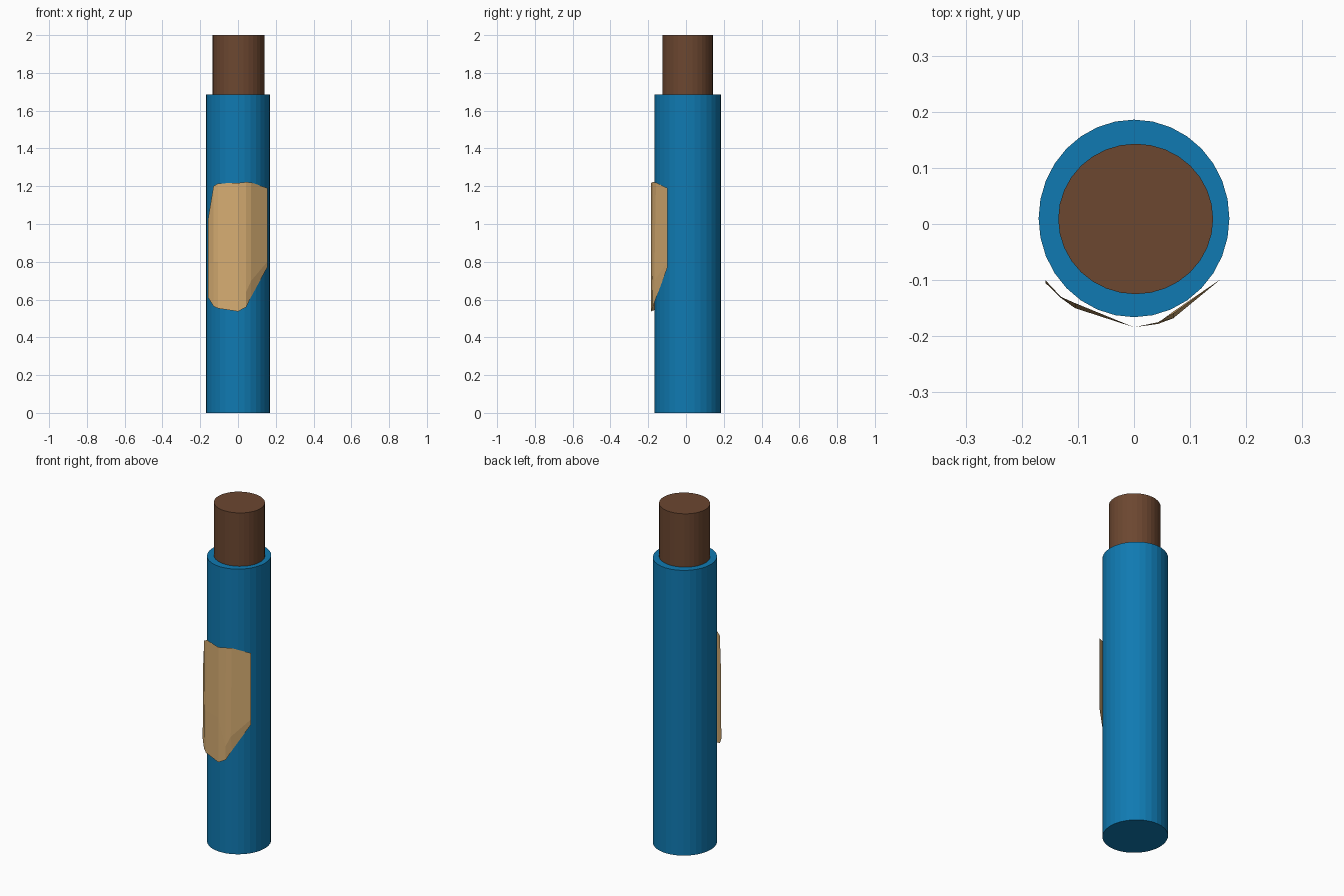
import bpy, bmesh
from mathutils import Matrix

if "Cube" in bpy.data.objects:
    bpy.data.objects.remove(bpy.data.objects["Cube"])


def material(name, rgb):
    m = bpy.data.materials.new(name)
    m.diffuse_color = (*rgb, 1)
    m.use_nodes = True
    m.node_tree.nodes["Principled BSDF"].inputs["Base Color"].default_value = m.diffuse_color
    return m


BLUE = material("blue", (0.005, 0.195, 0.445))
BROWN = material("brown", (0.15, 0.063, 0.03))
TAN = material("tan", (0.68, 0.42, 0.17))


def finish(name, bm, mat):
    me = bpy.data.meshes.new(name)
    bm.to_mesh(me)
    bm.free()
    me.materials.append(mat)
    ob = bpy.data.objects.new(name, me)
    bpy.context.collection.objects.link(ob)
    return ob


def cylinder(name, x, y, rx, ry, z0, z1, mat):
    bm = bmesh.new()
    bmesh.ops.create_cone(
        bm, cap_ends=True, segments=32, radius1=1, radius2=1, depth=1,
        matrix=Matrix.Translation((x, y, (z0 + z1) / 2))
        @ Matrix.Diagonal((rx, ry, z1 - z0, 1)))
    return finish(name, bm, mat)


# Outer blue body and the brown plug standing out of its top
cylinder("body", 0, 0.01, 0.17, 0.176, 0, 1.685, BLUE)
cylinder("plug", 0.003, 0.009, 0.138, 0.134, 1.6, 2.0, BROWN)

# Thin folded patch on the front: per column x, then (y, z) at top, middle, bottom
columns = [
    (-0.158, (-0.100, 1.03), (-0.100, 0.80), (-0.105, 0.61)),
    (-0.130, (-0.130, 1.20), (-0.132, 0.80), (-0.132, 0.565)),
    (-0.105, (-0.141, 1.215), (-0.150, 0.80), (-0.150, 0.553)),
    (0.000, (-0.184, 1.217), (-0.184, 0.80), (-0.184, 0.537)),
    (0.043, (-0.175, 1.222), (-0.178, 0.64), (-0.176, 0.56)),
    (0.070, (-0.159, 1.220), (-0.168, 0.70), (-0.156, 0.615)),
    (0.155, (-0.098, 1.19), (-0.098, 0.80), (-0.098, 0.77)),
]
bm = bmesh.new()
grid = [[bm.verts.new((x, y, z)) for y, z in rows] for x, *rows in columns]
for a, b in zip(grid, grid[1:]):
    for i in range(2):
        bm.faces.new((a[i], a[i + 1], b[i + 1], b[i]))
finish("front_patch", bm, TAN)
